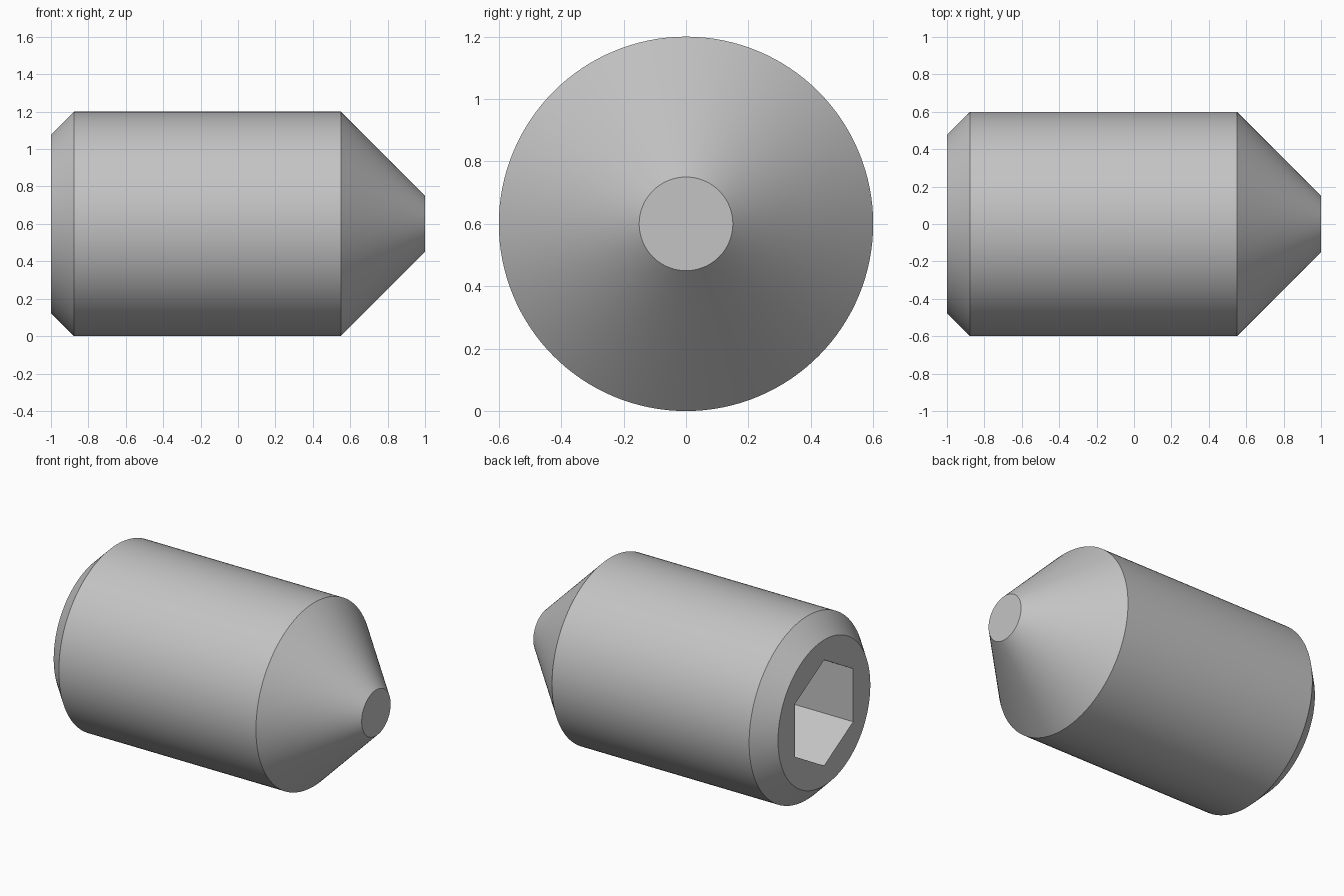
import bpy
import bmesh
from math import pi, sin, cos, radians
from mathutils import Vector

if "Cube" in bpy.data.objects:
    bpy.data.objects.remove(bpy.data.objects["Cube"], do_unlink=True)

AXIS_Z = 0.6

steel = bpy.data.materials.new("steel grey")
steel.use_nodes = True
colour = (0.55, 0.55, 0.55, 1)
steel.diffuse_color = colour
steel.node_tree.nodes["Principled BSDF"].inputs["Base Color"].default_value = colour


def turned_solid(name, profile, sides):
    """Closed solid around the long x axis from (x, radius) pairs."""
    bm = bmesh.new()
    rings = []
    for x, r in profile:
        angles = [2 * pi * i / sides for i in range(sides)]
        rings.append([bm.verts.new((x, r * sin(a), AXIS_Z + r * cos(a))) for a in angles])
    for a, b in zip(rings, rings[1:]):
        for i in range(sides):
            j = (i + 1) % sides
            bm.faces.new((a[i], a[j], b[j], b[i]))
    bm.faces.new(rings[0])
    bm.faces.new(rings[-1])
    bmesh.ops.recalc_face_normals(bm, faces=bm.faces)
    mesh = bpy.data.meshes.new(name)
    bm.to_mesh(mesh)
    bm.free()
    mesh.materials.append(steel)
    obj = bpy.data.objects.new(name, mesh)
    bpy.context.collection.objects.link(obj)
    return obj


# Body: chamfered socket end, plain shank, truncated cone point
body = turned_solid("set_screw_body",
                    [(-1, 0.477), (-0.877, 0.6), (0.55, 0.6), (1, 0.15)], 128)

# Hexagonal key socket, points up and down
cutter = turned_solid("socket_cutter", [(-1.2, 0.3464), (-0.3, 0.3464)], 6)
cutter.hide_render = True

cut = body.modifiers.new("hex socket", "BOOLEAN")
cut.operation = "DIFFERENCE"
cut.solver = "EXACT"
cut.object = cutter

bpy.ops.object.select_all(action="DESELECT")
body.select_set(True)
bpy.context.view_layer.objects.active = body
bpy.ops.object.modifier_apply(modifier=cut.name)
bpy.data.objects.remove(cutter, do_unlink=True)
bpy.ops.object.shade_smooth_by_angle(angle=radians(25))
